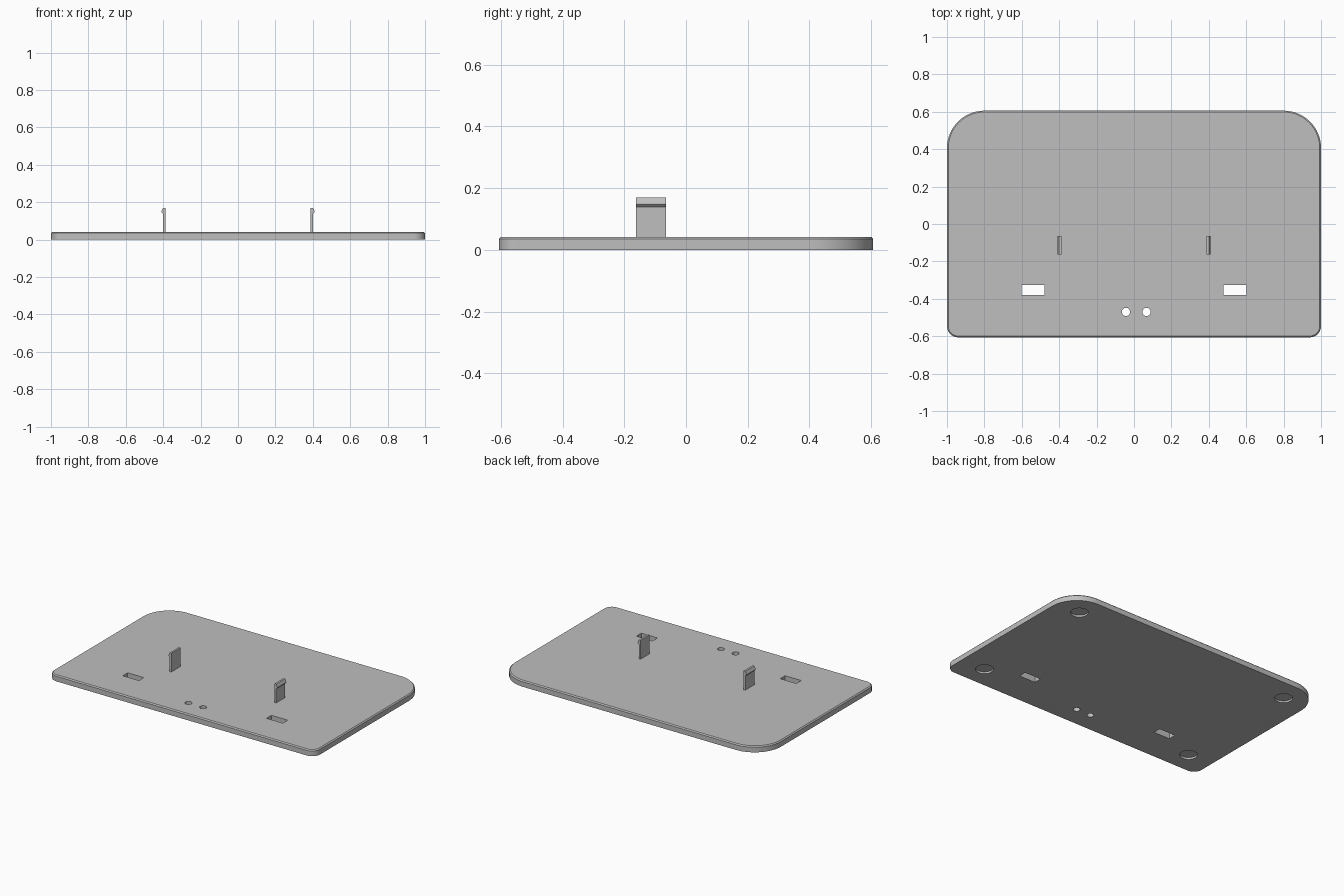
import bpy, bmesh
from math import cos, sin, pi, radians
from mathutils import Matrix

if "Cube" in bpy.data.objects:
    bpy.data.objects.remove(bpy.data.objects["Cube"])

HALF_X, HALF_Y, TOP, CHAMFER = 1.0, 0.606, 0.042, 0.007

grey = bpy.data.materials.new("plain_grey")
grey.use_nodes = True
colour = (0.52, 0.52, 0.52, 1)
grey.diffuse_color = colour
grey.node_tree.nodes["Principled BSDF"].inputs["Base Color"].default_value = colour


def finish(name, bm):
    bmesh.ops.recalc_face_normals(bm, faces=bm.faces)
    mesh = bpy.data.meshes.new(name)
    bm.to_mesh(mesh)
    bm.free()
    mesh.materials.append(grey)
    obj = bpy.data.objects.new(name, mesh)
    bpy.context.collection.objects.link(obj)
    return obj


def loft(bm, rings):
    """Skin closed rings of equal length and cap both ends."""
    loops = [[bm.verts.new(p) for p in ring] for ring in rings]
    for a, b in zip(loops, loops[1:]):
        for i in range(len(a)):
            j = (i + 1) % len(a)
            bm.faces.new((a[i], a[j], b[j], b[i]))
    bm.faces.new(loops[0])
    bm.faces.new(loops[-1])


def plate_ring(z, inset, steps=16):
    """Outline with wide back corners and tight front corners."""
    pts = []
    corners = [(1, 1, 0.2), (-1, 1, 0.2), (-1, -1, 0.06), (1, -1, 0.06)]
    for q, (sx, sy, r) in enumerate(corners):
        for k in range(steps + 1):
            a = (q + k / steps) * pi / 2
            pts.append((sx * (HALF_X - r) + (r - inset) * cos(a),
                        sy * (HALF_Y - r) + (r - inset) * sin(a), z))
    return pts


def add_box(bm, x, y, z, sx, sy, sz):
    m = Matrix.Translation((x, y, z)) @ Matrix.Diagonal((sx, sy, sz, 1))
    bmesh.ops.create_cube(bm, size=1, matrix=m)


def add_drum(bm, x, y, z, r, h):
    bmesh.ops.create_cone(bm, cap_ends=True, segments=32, radius1=r, radius2=r,
                          depth=h, matrix=Matrix.Translation((x, y, z)))


# Base plate with chamfered upper rim
bm = bmesh.new()
loft(bm, [plate_ring(0, 0), plate_ring(TOP - CHAMFER, 0), plate_ring(TOP, CHAMFER)])
plate = finish("base_plate", bm)

# Cutter: slots, round holes and shallow foot recesses
bm = bmesh.new()
for side in (-1, 1):
    add_box(bm, side * 0.54, -0.352, 0.02, 0.122, 0.053, 0.2)
    for y in (-0.455, 0.455):
        add_drum(bm, side * 0.82, y, 0, 0.055, 0.026)
for x in (-0.043, 0.067):
    add_drum(bm, x, -0.47, 0.02, 0.022, 0.2)
cutter = finish("hole_cutter", bm)
cutter.hide_render = True

cut = plate.modifiers.new("holes", 'BOOLEAN')
cut.object = cutter
cut.solver = 'EXACT'
bpy.context.view_layer.update()
depsgraph = bpy.context.evaluated_depsgraph_get()
result = bpy.data.meshes.new_from_object(plate.evaluated_get(depsgraph))
plate.modifiers.clear()
plate.data = result
bpy.data.objects.remove(cutter)

# Snap clips with outward hooks
profile = [(0.387, 0.03), (0.4, 0.03), (0.4, 0.138), (0.409, 0.147),
           (0.409, 0.152), (0.4, 0.17), (0.387, 0.17)]
for name, side in (("left_clip", 1), ("right_clip", -1)):
    bm = bmesh.new()
    loft(bm, [[(side * x, y, z) for x, z in profile] for y in (-0.162, -0.065)])
    finish(name, bm)

# Smooth the curved walls, keep hard edges
bpy.ops.object.select_all(action='DESELECT')
plate.select_set(True)
bpy.context.view_layer.objects.active = plate
bpy.ops.object.shade_smooth_by_angle(angle=radians(30))
